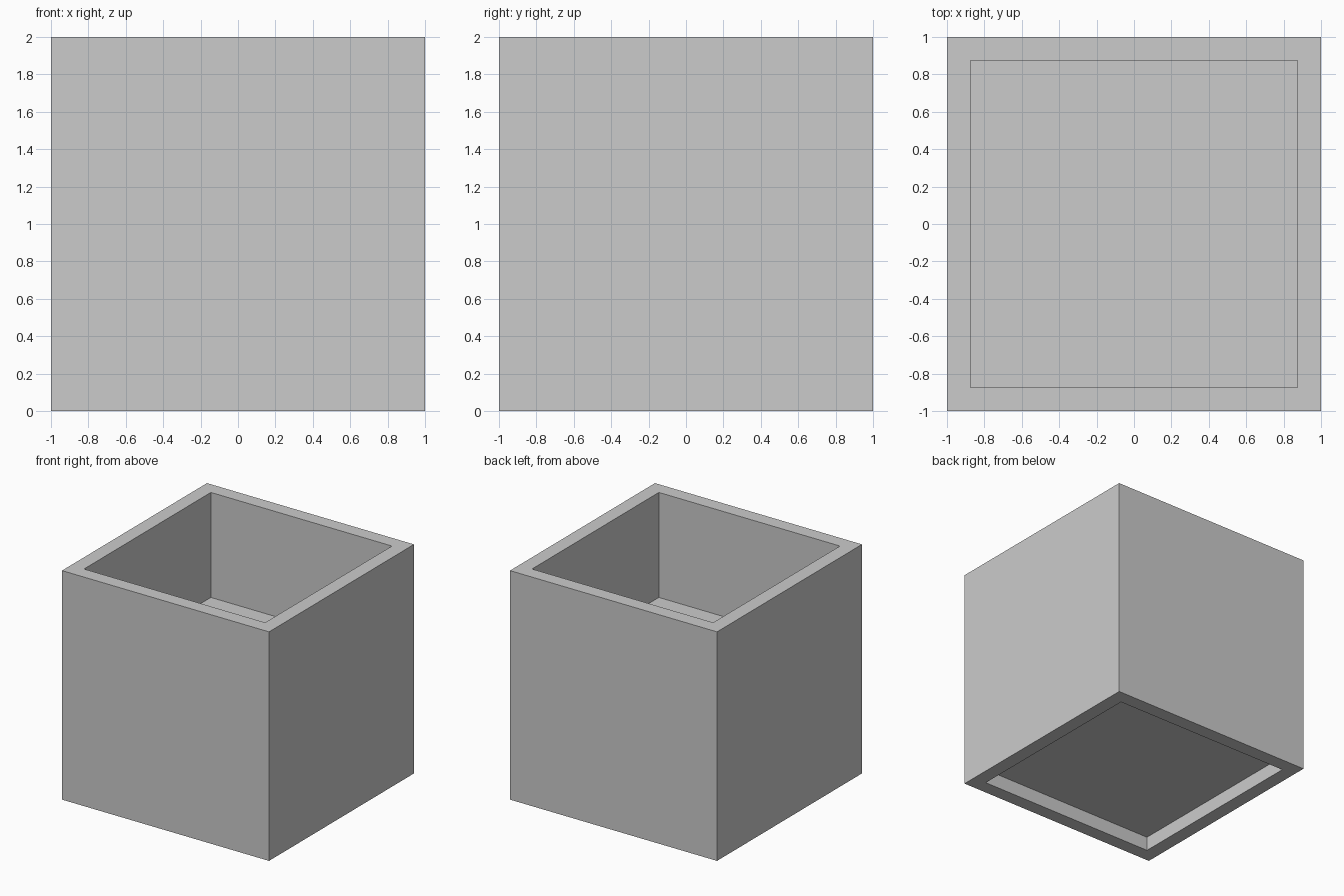
import bpy, bmesh
from mathutils import Vector

if "Cube" in bpy.data.objects:
    bpy.data.objects.remove(bpy.data.objects["Cube"])

WALL = 0.125        # wall thickness
FLOOR_TOP = 1.083   # floor level inside the box
FLOOR_UNDER = 0.125 # underside of the raised base


def recess(bm, face, z):
    """Inset a horizontal face by the wall thickness and sink it to height z."""
    bmesh.ops.inset_individual(bm, faces=[face], thickness=WALL, use_even_offset=True)
    sunk = bmesh.ops.extrude_discrete_faces(bm, faces=[face])["faces"][0]
    for v in sunk.verts:
        v.co.z = z


# Outer block, 2 x 2 x 2, standing on the ground
bm = bmesh.new()
bmesh.ops.create_cube(bm, size=2)
bmesh.ops.translate(bm, verts=bm.verts, vec=Vector((0, 0, 1)))
top = max(bm.faces, key=lambda f: f.calc_center_median().z)
bottom = min(bm.faces, key=lambda f: f.calc_center_median().z)

# Open inside above, shallow hollow beneath
recess(bm, top, FLOOR_TOP)
recess(bm, bottom, FLOOR_UNDER)
bmesh.ops.recalc_face_normals(bm, faces=bm.faces)

mesh = bpy.data.meshes.new("planter_box")
bm.to_mesh(mesh)
bm.free()
bpy.context.collection.objects.link(bpy.data.objects.new("planter_box", mesh))
